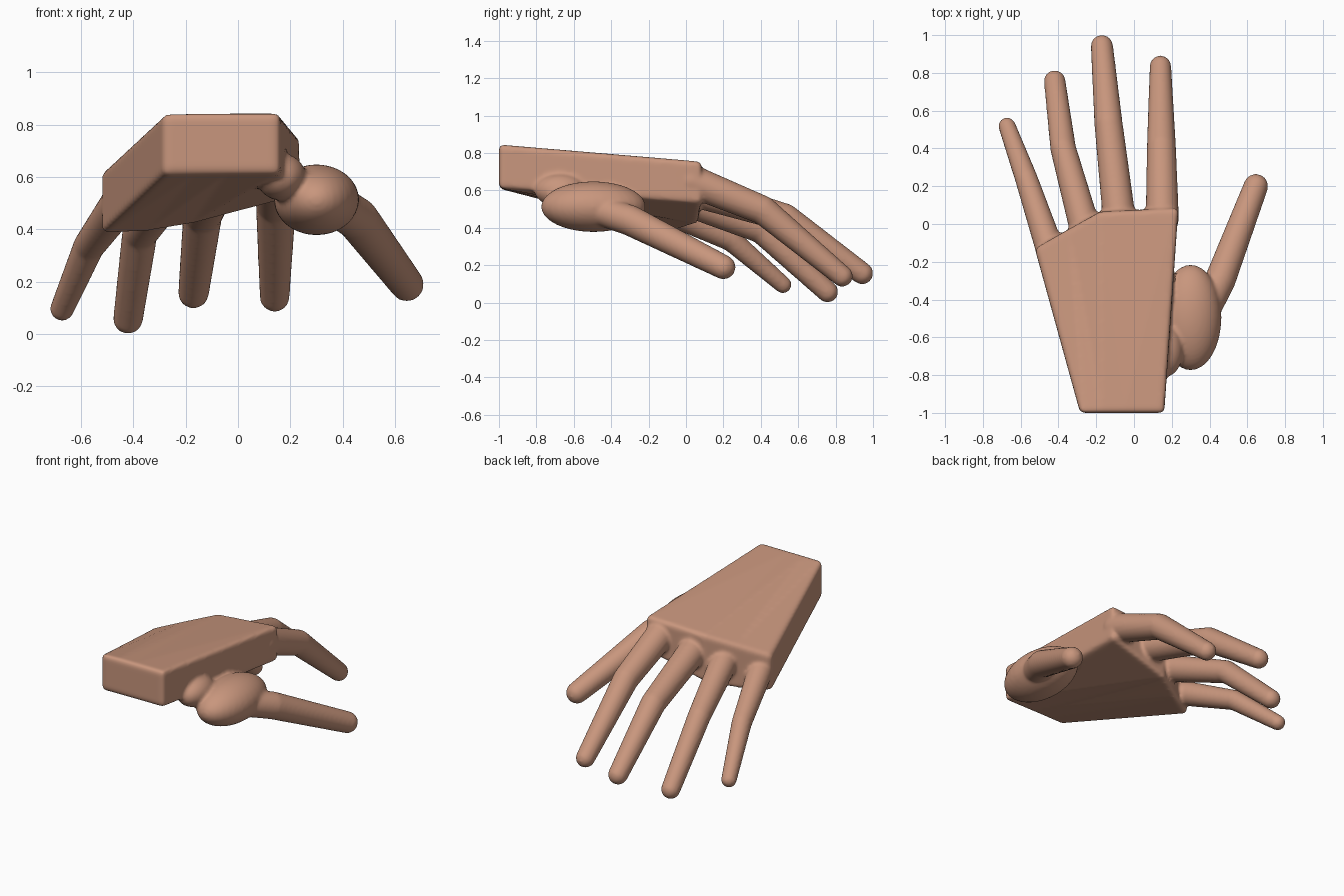
import bpy, bmesh, math
from mathutils import Vector, Matrix

if "Cube" in bpy.data.objects:
    bpy.data.objects.remove(bpy.data.objects["Cube"], do_unlink=True)

skin = bpy.data.materials.new("skin")
skin.use_nodes = True
SKIN = (0.58, 0.305, 0.205, 1)
skin.diffuse_color = SKIN
bsdf = skin.node_tree.nodes["Principled BSDF"]
bsdf.inputs["Base Color"].default_value = SKIN
bsdf.inputs["Roughness"].default_value = 0.7


def finish(bm, name):
    bmesh.ops.recalc_face_normals(bm, faces=bm.faces)
    mesh = bpy.data.meshes.new(name)
    bm.to_mesh(mesh)
    bm.free()
    mesh.materials.append(skin)
    obj = bpy.data.objects.new(name, mesh)
    bpy.context.collection.objects.link(obj)
    return obj


def ball(bm, center, radii):
    m = Matrix.Translation(center) @ Matrix.Diagonal((*radii, 1))
    bmesh.ops.create_uvsphere(bm, u_segments=32, v_segments=20, radius=1, matrix=m)


def limb(name, joints):
    """Tapered segments with a round joint at every (x, y, z, radius)."""
    bm = bmesh.new()
    for x, y, z, r in joints:
        ball(bm, (x, y, z), (r, r, r))
    for a, b in zip(joints, joints[1:]):
        p, q = Vector(a[:3]), Vector(b[:3])
        d = q - p
        m = Matrix.Translation((p + q) / 2) @ d.to_track_quat('Z', 'Y').to_matrix().to_4x4()
        bmesh.ops.create_cone(bm, cap_ends=True, segments=32, radius1=a[3],
                              radius2=b[3], depth=d.length, matrix=m)
    return finish(bm, name)


def palm():
    """Wedge from the square wrist to the arched knuckle line."""
    # knuckle line: x, y, bottom z, top z
    knuckles = [(-0.525, -0.13, 0.38, 0.615), (-0.35, -0.03, 0.39, 0.675),
                (-0.18, 0.065, 0.42, 0.73), (0.235, 0.085, 0.53, 0.755)]
    wrist_x = [-0.285, -0.17, -0.05, 0.16]
    bm = bmesh.new()
    wb = [bm.verts.new((x, -1, 0.61)) for x in wrist_x]
    wt = [bm.verts.new((x, -1, 0.845)) for x in wrist_x]
    kb = [bm.verts.new((x, y, lo)) for x, y, lo, hi in knuckles]
    kt = [bm.verts.new((x, y, hi)) for x, y, lo, hi in knuckles]
    for i in range(3):
        for a, b in ((wb, wt), (wt, kt), (kt, kb), (kb, wb)):
            bm.faces.new((a[i], a[i + 1], b[i + 1], b[i]))
    for i in (0, 3):
        bm.faces.new((wb[i], wt[i], kt[i], kb[i]))
    bmesh.ops.recalc_face_normals(bm, faces=bm.faces)
    sharp = [e for e in bm.edges if e.calc_face_angle() > 0.7]
    bmesh.ops.bevel(bm, geom=sharp, offset=0.022, segments=3, profile=0.5,
                    affect='EDGES', clamp_overlap=True)
    return finish(bm, "palm")


def thumb_mound():
    """Egg-shaped thumb base and the small lump tying it to the palm."""
    bm = bmesh.new()
    ball(bm, (0.30, -0.495, 0.513), (0.163, 0.28, 0.135))
    ball(bm, (0.165, -0.67, 0.60), (0.095, 0.14, 0.09))
    return finish(bm, "thumb_mound")


parts = [
    palm(),
    thumb_mound(),
    limb("thumb", [(0.38, -0.45, 0.49, 0.08), (0.455, -0.30, 0.44, 0.082),
                   (0.645, 0.20, 0.19, 0.065)]),
    limb("index_finger", [(0.15, 0.03, 0.65, 0.088), (0.145, 0.41, 0.495, 0.077),
                          (0.14, 0.835, 0.142, 0.057)]),
    limb("middle_finger", [(-0.075, 0.00, 0.61, 0.088), (-0.135, 0.53, 0.455, 0.075),
                           (-0.17, 0.942, 0.157, 0.059)]),
    limb("ring_finger", [(-0.255, -0.04, 0.56, 0.083), (-0.375, 0.40, 0.385, 0.068),
                         (-0.42, 0.757, 0.058, 0.057)]),
    limb("little_finger", [(-0.45, -0.12, 0.50, 0.075), (-0.57, 0.24, 0.335, 0.06),
                           (-0.672, 0.518, 0.096, 0.046)]),
]

# Fuse the parts into one skin with softened joins
bpy.ops.object.select_all(action='DESELECT')
for p in parts:
    p.select_set(True)
bpy.context.view_layer.objects.active = parts[0]
bpy.ops.object.join()
hand = bpy.context.view_layer.objects.active
hand.name = hand.data.name = "hand"

remesh = hand.modifiers.new("fuse", 'REMESH')
remesh.mode = 'VOXEL'
remesh.voxel_size = 0.011
remesh.use_smooth_shade = True
soften = hand.modifiers.new("soften", 'SMOOTH')
soften.factor = 0.5
soften.iterations = 6
for m in ("fuse", "soften"):
    bpy.ops.object.modifier_apply(modifier=m)
if not hand.data.materials:
    hand.data.materials.append(skin)
bpy.ops.object.shade_smooth_by_angle(angle=math.radians(40))
